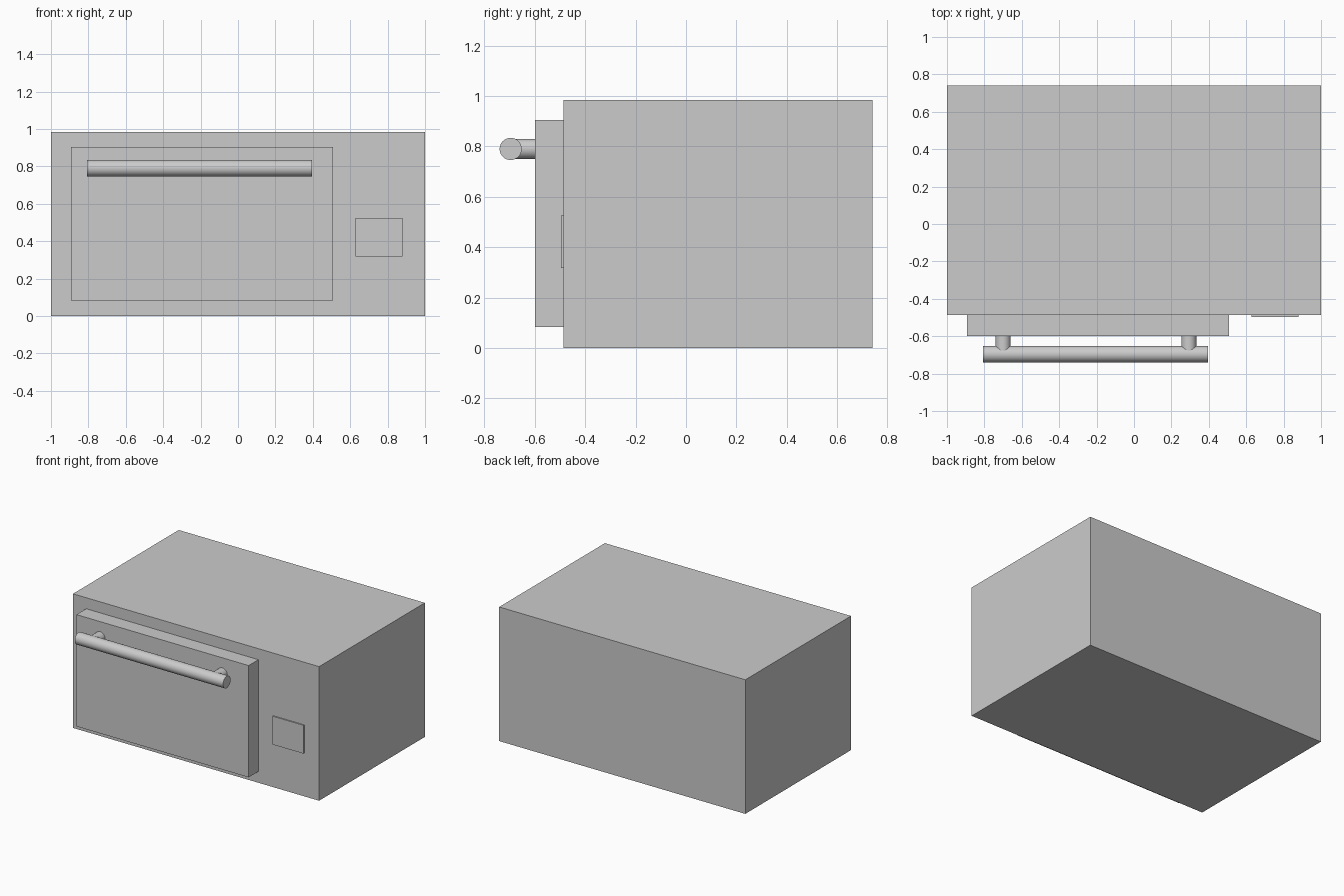
import bpy
from math import pi

if "Cube" in bpy.data.objects:
    bpy.data.objects.remove(bpy.data.objects["Cube"])


def box(name, x, y, z):
    """Box from (min, max) ranges on each axis."""
    bpy.ops.mesh.primitive_cube_add(size=1)
    ob = bpy.context.object
    ob.name = name
    for v in ob.data.vertices:
        for i, (lo, hi) in enumerate((x, y, z)):
            v.co[i] = hi if v.co[i] > 0 else lo
    return ob


def rod(name, radius, length, location, rotation):
    bpy.ops.mesh.primitive_cylinder_add(vertices=32, radius=radius, depth=length,
                                        location=location, rotation=rotation)
    ob = bpy.context.object
    ob.name = name
    bpy.ops.object.shade_smooth_by_angle()
    return ob


# Oven housing
box("housing", (-1, 1), (-0.487, 0.74), (0, 0.985))

# Raised door on the left of the front
box("door", (-0.893, 0.507), (-0.60, -0.487), (0.083, 0.904))

# Thin control panel on the right of the front
box("control_panel", (0.627, 0.88), (-0.496, -0.487), (0.317, 0.525))

# Horizontal handle bar and its two posts
HANDLE_Y, HANDLE_Z = -0.696, 0.79
rod("handle_bar", 0.044, 1.205, (-0.206, HANDLE_Y, HANDLE_Z), (0, pi / 2, 0))
for side, x in (("left", -0.70), ("right", 0.293)):
    rod("handle_post_" + side, 0.04, 0.096, (x, -0.648, HANDLE_Z), (pi / 2, 0, 0))
